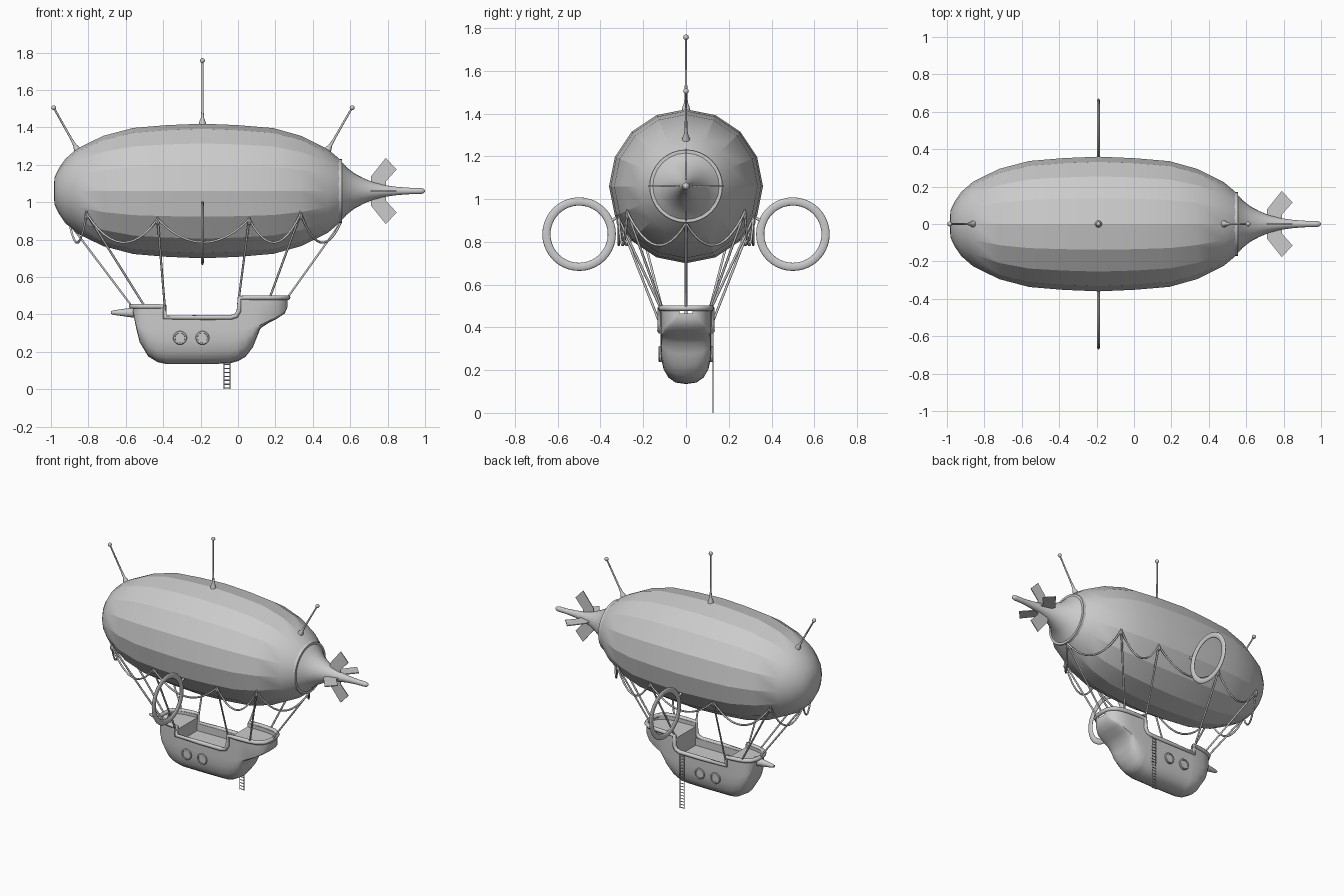
import bpy, bmesh, math
from mathutils import Vector

if "Cube" in bpy.data.objects:
    bpy.data.objects.remove(bpy.data.objects["Cube"])

AXIS_Z = 1.06


def finish(name, bm, angle=30):
    bmesh.ops.remove_doubles(bm, verts=bm.verts, dist=1e-5)
    bmesh.ops.recalc_face_normals(bm, faces=bm.faces)
    me = bpy.data.meshes.new(name)
    bm.to_mesh(me)
    bm.free()
    ob = bpy.data.objects.new(name, me)
    bpy.context.collection.objects.link(ob)
    bpy.ops.object.select_all(action='DESELECT')
    ob.select_set(True)
    bpy.context.view_layer.objects.active = ob
    bpy.ops.object.shade_smooth_by_angle(angle=math.radians(angle))
    return ob


def loft(name, rings, angle=30):
    """Skin a list of closed point rings and cap both ends."""
    bm = bmesh.new()
    vs = [[bm.verts.new(p) for p in r] for r in rings]
    n = len(vs[0])
    for a, b in zip(vs, vs[1:]):
        for i in range(n):
            j = (i + 1) % n
            bm.faces.new((a[i], a[j], b[j], b[i]))
    bm.faces.new(vs[0])
    bm.faces.new(vs[-1])
    return finish(name, bm, angle)


def turned(name, start, direction, profile, segs=12, angle=30):
    """Turn a (distance, radius) profile around a direction."""
    start = Vector(start)
    q = Vector(direction).to_track_quat('Z', 'Y')
    rings = [[start + q @ Vector((r * math.cos(2 * math.pi * i / segs),
                                  r * math.sin(2 * math.pi * i / segs), d))
              for i in range(segs)] for d, r in profile]
    return loft(name, rings, angle)


def tube(name, pts, r, cyclic=False, res=1):
    cu = bpy.data.curves.new(name, 'CURVE')
    cu.dimensions = '3D'
    cu.bevel_depth = r
    cu.bevel_resolution = res
    cu.use_fill_caps = True
    sp = cu.splines.new('POLY')
    sp.points.add(len(pts) - 1)
    for p, c in zip(sp.points, pts):
        p.co = (*c, 1)
    sp.use_cyclic_u = cyclic
    ob = bpy.data.objects.new(name, cu)
    bpy.context.collection.objects.link(ob)
    return ob


# Envelope: sixteen gores, then the collar and tail cone
C = (0, 0, AXIS_Z)
turned("envelope", C, (1, 0, 0),
       [(-.985, .03), (-.98, .075), (-.96, .118), (-.925, .17), (-.86, .227), (-.72, .295),
        (-.56, .337), (-.38, .352), (-.19, .36), (.0, .352), (.19, .336), (.34, .294),
        (.48, .224), (.55, .165)], 16, 20)
turned("tail_collar", C, (1, 0, 0),
       [(.533, .16), (.533, .173), (.556, .17), (.556, .15)], 32)
turned("tail_cone", C, (1, 0, 0),
       [(.55, .162), (.58, .128), (.62, .096), (.67, .069), (.72, .048), (.78, .032),
        (.85, .022), (.92, .017), (.975, .017), (.992, .013), (1.0, .004)], 24, 45)

# Tail fins
for k in range(4):
    a = k * math.pi / 2
    u = Vector((0, math.cos(a), math.sin(a)))
    w = Vector((0, -math.sin(a), math.cos(a))) * .003
    outline = [(.71, .03), (.71, .077), (.79, .177), (.848, .115), (.79, .05), (.79, .02)]
    loft(f"tail_fin_{k}", [[Vector((x, 0, AXIS_Z)) + u * r + w * s for x, r in outline]
                           for s in (-1, 1)])

# Masts with flared feet and ball tips
for name, p0, p1 in (("mast_top", (-.19, 0, 1.41), (-.19, 0, 1.757)),
                     ("mast_bow", (-.853, 0, 1.27), (-.985, 0, 1.505)),
                     ("mast_stern", (.475, 0, 1.27), (.61, 0, 1.505))):
    d = Vector(p1) - Vector(p0)
    L = d.length
    turned(name, p0, d, [(0, .02), (.02, .017), (.04, .009), (.08, .006), (L, .005)])
    bm = bmesh.new()
    bmesh.ops.create_uvsphere(bm, u_segments=12, v_segments=8, radius=.013)
    bmesh.ops.translate(bm, verts=bm.verts, vec=p1)
    finish(name + "_tip", bm, 60)

# Side rings on short struts
for s, side in ((-1, "front"), (1, "back")):
    pts = [(0, .153 * math.cos(t), .153 * math.sin(t))
           for t in (2 * math.pi * i / 40 for i in range(40))]
    ring = tube("side_ring_" + side, pts, .019, True, 2)
    ring.location = (-.19, s * .5, .836)
    ring.scale.x = .45
    tube("ring_strut_" + side, [(-.19, s * .29, .93), (-.19, s * .36, .895)], .008)

# Hull stations: x, keel height, rail height, half width, deck height
stations = [(-.562, .415, .445, .05, .425), (-.545, .33, .445, .078, .425),
            (-.525, .25, .445, .093, .425), (-.48, .175, .445, .106, .425),
            (-.43, .145, .445, .113, .425), (-.385, .135, .445, .116, .425),
            (-.384, .135, .385, .116, .335), (-.2, .135, .385, .12, .335),
            (-.05, .137, .385, .12, .335), (-.001, .15, .385, .119, .335),
            (.0, .15, .49, .119, .465), (.04, .173, .49, .118, .465),
            (.08, .225, .49, .117, .465), (.1, .275, .49, .116, .465),
            (.12, .325, .49, .116, .465), (.16, .352, .49, .113, .465),
            (.21, .378, .49, .103, .465), (.25, .405, .49, .075, .465),
            (.265, .44, .49, .045, .465)]
rings = []
for x, keel, top, w, deck in stations:
    ref = max(.36, keel + .02)
    half = [(w * f, keel + (ref - keel) * g) for f, g in
            ((.4, .03), (.68, .13), (.87, .3), (.98, .55), (1, .8))]
    half += [(w, top), (w - .015, top), (w - .015, deck)]
    rings.append([(x, 0, keel)] + [(x, y, z) for y, z in half] + [(x, 0, deck)]
                 + [(x, -y, z) for y, z in reversed(half)])
loft("hull", rings, 40)

# Rail following the stepped edge of the hull
edge = [(-.57, .0, .443), (-.566, .045, .443), (-.547, .078, .443), (-.52, .095, .443),
        (-.48, .107, .443), (-.43, .114, .443), (-.392, .117, .443), (-.391, .117, .384),
        (-.2, .121, .384), (-.04, .121, .384), (-.01, .12, .393), (.005, .12, .42),
        (.008, .12, .49), (.08, .119, .49), (.16, .115, .49), (.21, .105, .49),
        (.25, .078, .49), (.264, .045, .49), (.267, 0, .49)]
loop = edge + [(x, -y, z) for x, y, z in reversed(edge[1:-1])]
tube("rail", loop, .014, True, 1)

# Bowsprit
turned("bowsprit", (-.53, 0, .41), (-1, 0, .0),
       [(0, .032), (.03, .027), (.13, .013), (.148, .008)], 12)

# Portholes
for s, side in ((-1, "front"), (1, "back")):
    for i, x in enumerate((-.31, -.19)):
        turned(f"porthole_{side}_{i}", (x, s * .1, .275), (0, s, 0),
               [(0, .037), (.024, .037), (.028, .034), (.028, .027), (.023, .026)], 20)

# Rope ladder on the back
for i, x in enumerate((-.074, -.043)):
    tube(f"ladder_rope_{i}", [(x, .127, 0), (x, .127, .385)], .0022, res=0)
for i in range(18):
    z = .006 + i * .021
    tube(f"ladder_rung_{i}", [(-.076, .127, z), (-.041, .127, z)], .003, res=0)

# Rigging: hanging ropes and swags between their tops
sides = [(-.81, .23, .94), (-.43, .315, .91), (.06, .315, .91), (.335, .275, .94)]
feet = [(-.5, .1, .445), (-.388, .115, .4), (.005, .118, .49), (.17, .112, .49)]
bow, stern = (-.9, 0, .885), (.548, 0, .888)
tube("bow_rope", [bow, (-.572, 0, .45)], .006)
tube("stern_rope", [stern, (.268, 0, .495)], .006)
for s, side in ((-1, "front"), (1, "back")):
    tops = [Vector((x, s * y, z)) for x, y, z in sides]
    for i, (t, f) in enumerate(zip(tops, feet)):
        tube(f"rope_{side}_{i}", [t, (f[0], s * f[1], f[2])], .006)
        turned(f"rope_knot_{side}_{i}", t + Vector((0, 0, .012)), (0, 0, -1),
               [(0, .005), (.03, .011), (.045, .006)], 8)
    chain = [Vector(bow)] + tops + [Vector(stern)]
    for i, (a, b) in enumerate(zip(chain, chain[1:])):
        sag = (a.z + b.z) / 2 - .785
        pts = [a.lerp(b, t) - Vector((0, 0, sag * 4 * t * (1 - t)))
               for t in (k / 12 for k in range(13))]
        tube(f"swag_{side}_{i}", pts, .006)
